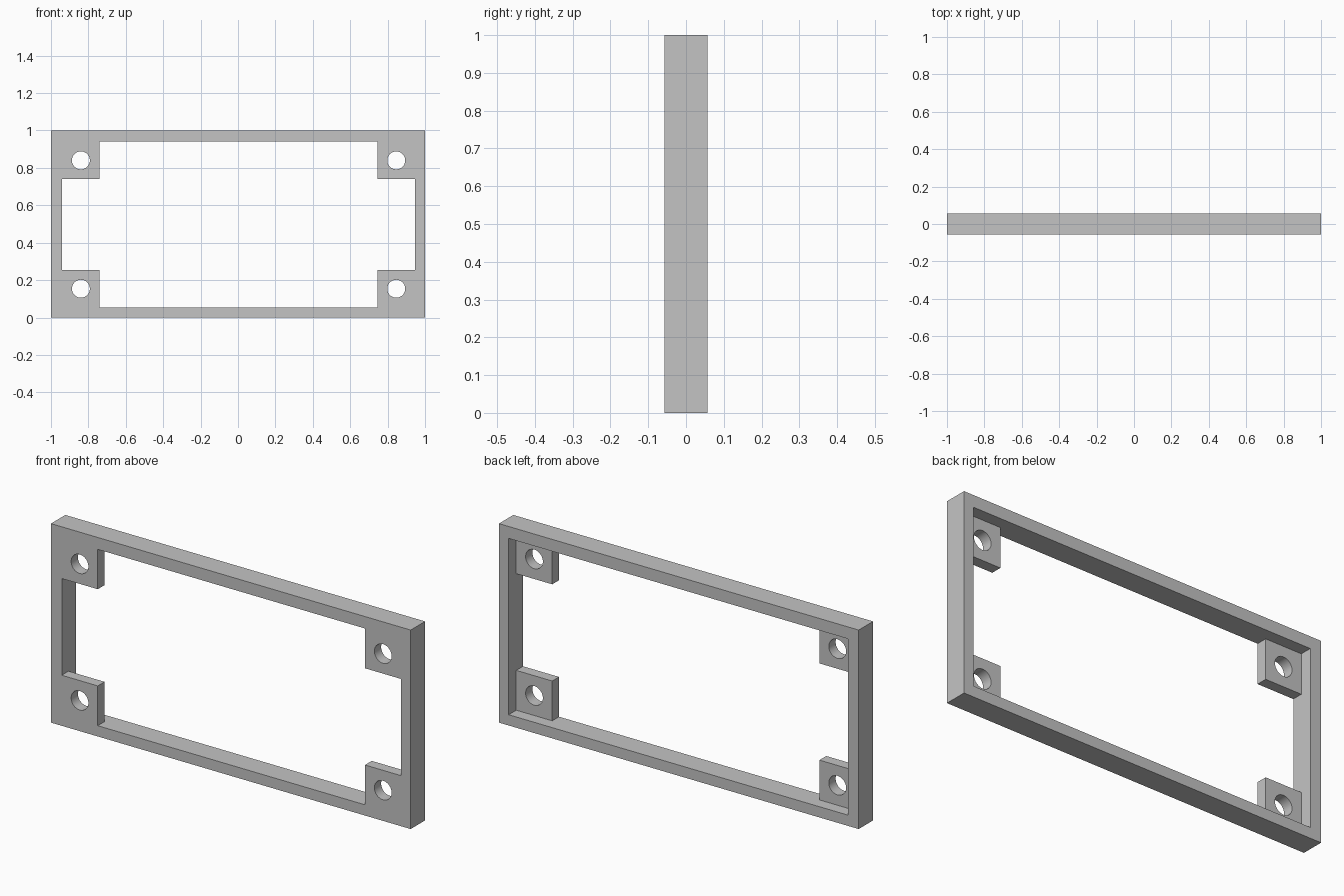
import bpy, math

cube = bpy.data.objects.get("Cube")
if cube:
    bpy.data.objects.remove(cube, do_unlink=True)

HALF_W, HEIGHT, HALF_D = 1.0, 1.0, 0.057
WALL = 0.057          # rim thickness
TAB = 0.257           # tab reach from the outer corner
TAB_BACK = -0.003     # rear face of the tabs
HOLE, HOLE_R = 0.157, 0.048
MID = HEIGHT / 2
CUT_X, CUT_Z = 0.003, MID - 0.003   # centre of the cut-outs

grey = bpy.data.materials.new("light_grey")
grey.use_nodes = True
colour = (0.55, 0.55, 0.55, 1)
grey.diffuse_color = colour
grey.node_tree.nodes["Principled BSDF"].inputs["Base Color"].default_value = colour


def box(name, half_x, y0, y1, half_z, x=CUT_X, z=CUT_Z):
    """Box centred on (x, z), running from y0 to y1."""
    bpy.ops.mesh.primitive_cube_add(size=2, location=(x, (y0 + y1) / 2, z))
    ob = bpy.context.object
    ob.name = name
    ob.scale = (half_x, (y1 - y0) / 2, half_z)
    bpy.ops.object.transform_apply(location=True, rotation=True, scale=True)
    ob.data.materials.append(grey)
    return ob


# Solid plate
frame = box("mounting_frame", HALF_W, -HALF_D, HALF_D, MID, x=0, z=MID)

# Rear pocket, then a cross-shaped opening that leaves the corner tabs
cutters = [
    box("pocket_cutter", HALF_W - WALL, TAB_BACK, 0.2, MID - WALL),
    box("wide_cutter", HALF_W - WALL, -0.2, 0.2, MID - TAB),
    box("tall_cutter", HALF_W - TAB, -0.2, 0.2, MID - WALL),
]

# Screw holes through the tabs
for sx in (-1, 1):
    for sz in (-1, 1):
        bpy.ops.mesh.primitive_cylinder_add(
            vertices=48, radius=HOLE_R, depth=0.4, rotation=(math.pi / 2, 0, 0),
            location=(CUT_X + sx * (HALF_W - HOLE), 0, CUT_Z + sz * (MID - HOLE)))
        hole = bpy.context.object
        hole.name = "hole_cutter"
        hole.data.materials.append(grey)
        cutters.append(hole)

for cutter in cutters:
    cutter.hide_render = True
    cut = frame.modifiers.new(cutter.name, "BOOLEAN")
    cut.operation = "DIFFERENCE"
    cut.solver = "EXACT"
    cut.object = cutter

# Apply the cuts and discard the cutters
bpy.ops.object.select_all(action="DESELECT")
frame.select_set(True)
bpy.context.view_layer.objects.active = frame
for name in [m.name for m in frame.modifiers]:
    bpy.ops.object.modifier_apply(modifier=name)
for cutter in cutters:
    bpy.data.objects.remove(cutter, do_unlink=True)

bpy.ops.object.shade_smooth_by_angle(angle=math.radians(30))
